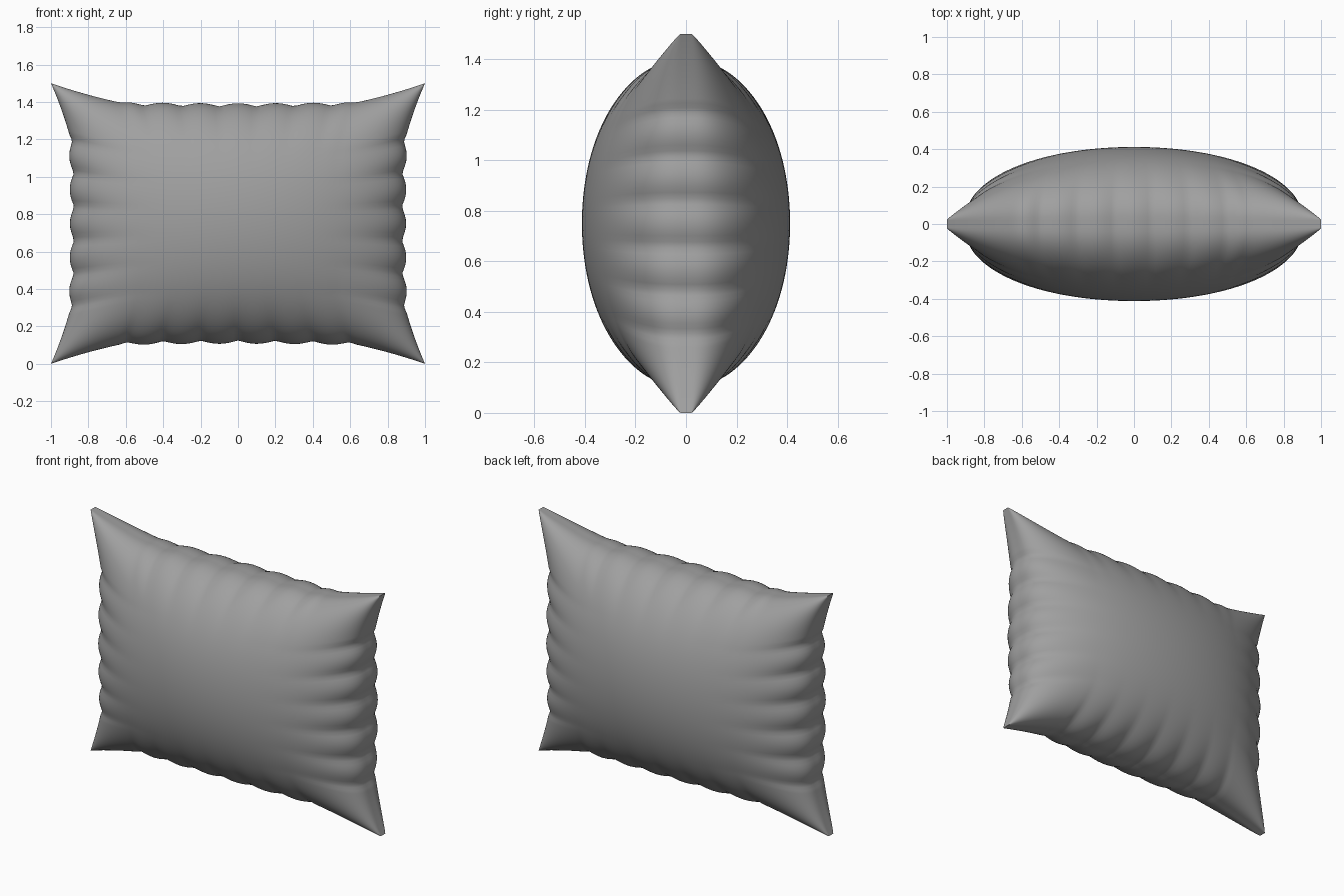
import bpy, bmesh
from math import sin, cos, pi

cube = bpy.data.objects.get("Cube")
if cube:
    bpy.data.objects.remove(cube)

# Plain grey cloth
cloth = bpy.data.materials.new("grey cloth")
cloth.use_nodes = True
grey = (0.35, 0.35, 0.35, 1)
cloth.diffuse_color = grey
cloth.node_tree.nodes["Principled BSDF"].inputs["Base Color"].default_value = grey

HALF_H, SEAM, PUFF = 0.75, 0.022, 0.39


def flare(t, start):
    """Outward pull of the edge near a corner."""
    s = max(0, (abs(t) - start) / (1 - start))
    return 0.75 * s + 0.25 * s * s


def scallop(t, period, start, phase=0):
    """Gathers along a seam: 0 at each pinch, 1 between, fading at corners."""
    fade = max(0, min(1, (start + 0.04 - abs(t)) / 0.08))
    return abs(sin(pi * (t / period + phase))) * fade + (1 - fade) * 0.6


def cushion_point(u, v):
    side_wave = scallop(v, 0.24, 0.6, 0.5)
    end_wave = scallop(u, 0.2, 0.61, 0.5 if v > 0 else 0)
    x = u * (0.875 + 0.015 * v * v + 0.11 * flare(v, 0.6))
    z = v * (0.625 + 0.018 * u * u + 0.107 * flare(u, 0.61))
    # Gathers in the outline fade towards the middle
    x += u * abs(u) ** 8 * 0.024 * side_wave * (1 - flare(v, 0.6))
    z += v * abs(v) ** 8 * 0.018 * end_wave * (1 - flare(u, 0.61))
    puff = max(0, 1 - u * u) ** 0.43 * max(0, 1 - v * v) ** 0.46
    # Creases run inwards from each pinch
    crease = abs(u) ** 7 * (1 - side_wave) + 0.7 * abs(v) ** 7 * (1 - end_wave)
    return x, -SEAM - PUFF * puff * (1 - 0.13 * crease), HALF_H + z


# Front half: a grid, denser near the border, pushed into the cushion shape
bm = bmesh.new()
bmesh.ops.create_grid(bm, x_segments=128, y_segments=96, size=1)
for vert in bm.verts:
    vert.co = cushion_point(sin(vert.co.x * pi / 2), sin(vert.co.y * pi / 2))

# Flat seam band around the border, reaching the middle plane
border = [e for e in bm.edges if e.is_boundary]
for e in border:
    e.smooth = False
band = bmesh.ops.extrude_edge_only(bm, edges=border)["geom"]
for vert in band:
    if isinstance(vert, bmesh.types.BMVert):
        vert.co.y = 0
bmesh.ops.recalc_face_normals(bm, faces=bm.faces)
# Turn the shell outwards if needed
middle = min(bm.faces, key=lambda f: f.calc_center_median().y)
if middle.normal.y > 0:
    bmesh.ops.reverse_faces(bm, faces=bm.faces)
for f in bm.faces:
    f.smooth = True

mesh = bpy.data.meshes.new("cushion")
bm.to_mesh(mesh)
bm.free()
mesh.materials.append(cloth)
cushion = bpy.data.objects.new("cushion", mesh)
bpy.context.collection.objects.link(cushion)

# Back half
mirror = cushion.modifiers.new("back_half", "MIRROR")
mirror.use_axis = (False, True, False)
mirror.use_clip = True
mirror.merge_threshold = 0.0005
